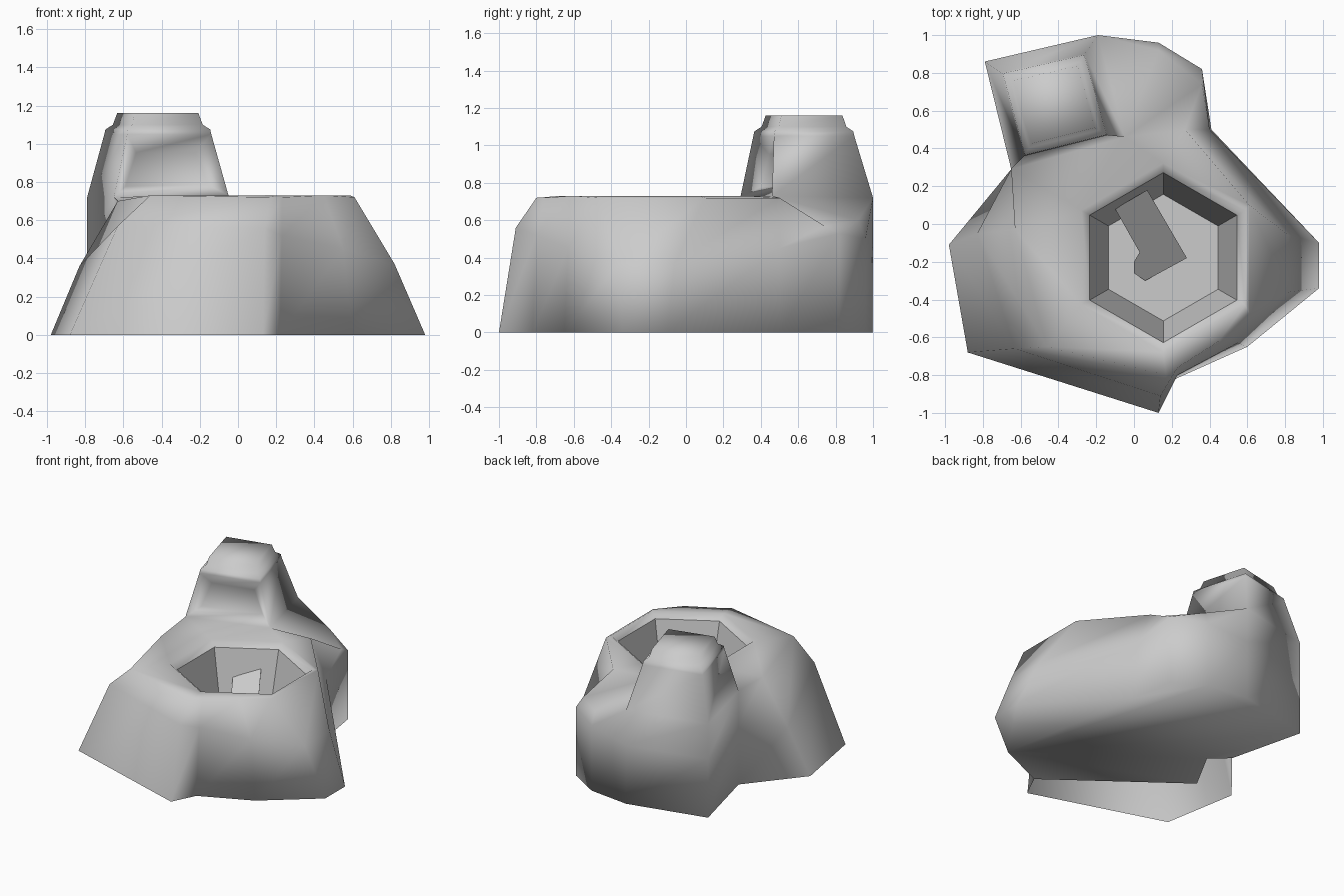
import bpy, bmesh, math
from mathutils import Vector

cube = bpy.data.objects.get("Cube")
if cube:
    bpy.data.objects.remove(cube, do_unlink=True)

stone = bpy.data.materials.new("grey_stone")
stone.use_nodes = True
grey = (0.6, 0.6, 0.6, 1)
stone.diffuse_color = grey
stone.node_tree.nodes["Principled BSDF"].inputs["Base Color"].default_value = grey


def finish(bm, name, angle=180):
    """Turn a bmesh into a smooth-shaded object."""
    mesh = bpy.data.meshes.new(name)
    bm.to_mesh(mesh)
    bm.free()
    mesh.materials.append(stone)
    obj = bpy.data.objects.new(name, mesh)
    bpy.context.collection.objects.link(obj)
    bpy.ops.object.select_all(action='DESELECT')
    obj.select_set(True)
    bpy.context.view_layer.objects.active = obj
    bpy.ops.object.shade_smooth_by_angle(angle=math.radians(angle))


def ring(bm, points):
    return [bm.verts.new(p) for p in points]


def skin(bm, low, high):
    """Join two closed rings with quads."""
    n = len(low)
    return [bm.faces.new((low[i], low[(i + 1) % n], high[(i + 1) % n], high[i]))
            for i in range(n)]


def hexagon(radius, z):
    turns = [math.radians(90 + 60 * i) for i in range(6)]
    return [(0.155 + radius * math.cos(t), -0.178 + radius * math.sin(t), z) for t in turns]


# Outline of the mound: foot, shoulder and crown, anticlockwise from the front
foot = [(.13, -1), (.22, -.82), (.6, -.65), (.98, -.34), (.98, -.1), (.41, .5),
        (.36, .82), (.13, .96), (-.19, 1), (-.79, .86), (-.65, .29),
        (-.98, -.11), (-.88, -.68)]
shoulder = [(.14, -.91, .56), (.23, -.8, .52), (.55, -.63, .45), (.82, -.36, .37),
            (.82, -.06, .37), (.4, .5, .45), (.36, .82, .53), (.13, .96, .5),
            (-.19, 1, .45), (-.79, .86, .45), (-.65, .29, .45),
            (-.83, -.05, .36), (-.63, -.66, .57)]
crown = [(.17, -.8, .72), (.23, -.76, .72), (.45, -.62, .73), (.61, -.47, .72),
         (.61, .1, .72), (.27, .5, .72), (.36, .74, .57), (.13, .92, .6),
         (-.19, 1, .72), (-.79, .86, .72), (-.65, .29, .72),
         (-.63, -.03, .7), (-.46, -.65, .73)]

# Mound: walls, back terrace, deck around the pit lip, and a partly open underside
bm = bmesh.new()
low = ring(bm, [(x, y, 0) for x, y in foot])
mid = ring(bm, shoulder)
top = ring(bm, crown)
skin(bm, low, mid)
skin(bm, mid, top)
notch = bm.verts.new((-.05, .46, .73))
for i in (5, 6, 7):
    bm.faces.new((top[i], top[i + 1], notch))

rim = ring(bm, hexagon(.5, .73))
deck = top[:6] + [notch] + top[10:]
edges = []
for loop in (deck, rim):
    for a, b in zip(loop, loop[1:] + loop[:1]):
        edges.append(bm.edges.get((a, b)) or bm.edges.new((a, b)))
bmesh.ops.triangle_fill(bm, use_beauty=True, use_dissolve=False,
                        edges=edges, normal=(0, 0, 1))
skin(bm, rim, ring(bm, hexagon(.45, .69)))

inner_gap = ring(bm, [(-.52, .17, 0), (-.69, -.14, 0)])
bm.faces.new(low[1:11] + inner_gap)

# Tower: tapering body growing out of the mound, chamfered ledge and raised cap
middle = Vector((-.42, .635, 0))
ledge_plan = [Vector(p) for p in ((-.26, .9, 0), (-.7, .8, 0), (-.58, .36, 0), (-.14, .47, 0))]


def tier(scale, z):
    return ring(bm, [middle + (p - middle) * scale + Vector((0, 0, z)) for p in ledge_plan])


tiers = [top[8:11] + [notch], tier(1, 1.05), tier(.98, 1.075), tier(.84, 1.1), tier(.76, 1.16)]
sides = [skin(bm, a, b) for a, b in zip(tiers, tiers[1:])]
bm.faces.new(tiers[-1])

# Window: funnel recess in the tower side that faces the pit
bmesh.ops.recalc_face_normals(bm, faces=bm.faces)
bmesh.ops.inset_region(bm, faces=[sides[0][2]], thickness=.11, depth=-.08)
finish(bm, "mound_with_tower")

# Pit: steep walls down to a flat floor, facing inward
bm = bmesh.new()
pit_edge = ring(bm, hexagon(.45, .69))
pit_floor = ring(bm, hexagon(.335, .2))
skin(bm, pit_floor, pit_edge)
bmesh.ops.reverse_faces(bm, faces=bm.faces)
bm.faces.new(pit_floor)
finish(bm, "pit", 30)

# Gangway: thin plank sloping from the pit wall down to the floor, with a bent end
bm = bmesh.new()
path = [(-.1, .08), (.03, -.15), (0, -.2), (0, -.26), (.06, -.3), (.28, -.18), (.07, .18)]
under, over = [ring(bm, [(x, y, lift + .7 * y) for x, y in path]) for lift in (.42, .429)]
skin(bm, under, over)
bm.faces.new(over)
bm.faces.new(under[::-1])
finish(bm, "gangway", 30)
